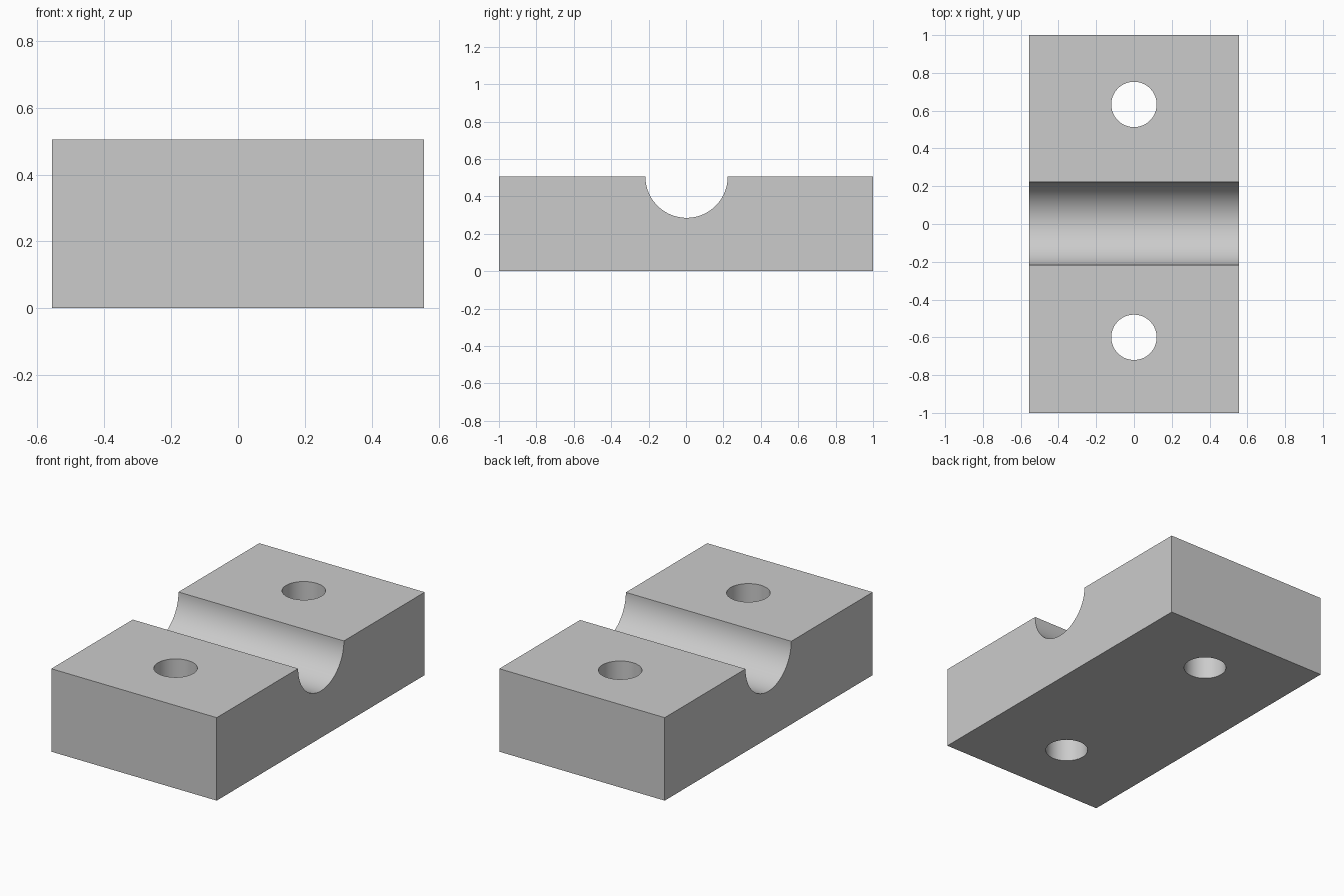
import bpy, bmesh, math

HALF_X, HALF_Y, HEIGHT = 0.557, 1.0, 0.505
GROOVE_Y, GROOVE_R = 0.003, 0.22
HOLE_R = 0.12
HOLES = {"front_hole_cutter": -0.6, "back_hole_cutter": 0.633}

cube = bpy.data.objects.get("Cube")
if cube:
    bpy.data.objects.remove(cube, do_unlink=True)

# Plain grey material
grey = bpy.data.materials.new("light grey")
grey.use_nodes = True
colour = (0.6, 0.6, 0.6, 1)
grey.diffuse_color = colour
grey.node_tree.nodes["Principled BSDF"].inputs["Base Color"].default_value = colour

# Block side profile with a half-round groove, extruded along x
steps = 48
profile = [(-HALF_Y, HEIGHT), (-HALF_Y, 0), (HALF_Y, 0), (HALF_Y, HEIGHT)]
for i in range(steps + 1):
    a = -math.pi * i / steps
    profile.append((GROOVE_Y + GROOVE_R * math.cos(a), HEIGHT + GROOVE_R * math.sin(a)))

bm = bmesh.new()
side = bm.faces.new([bm.verts.new((-HALF_X, y, z)) for y, z in profile])
extruded = bmesh.ops.extrude_face_region(bm, geom=[side], use_keep_orig=True)
new_verts = [v for v in extruded["geom"] if isinstance(v, bmesh.types.BMVert)]
bmesh.ops.translate(bm, verts=new_verts, vec=(2 * HALF_X, 0, 0))
bmesh.ops.recalc_face_normals(bm, faces=bm.faces)
mesh = bpy.data.meshes.new("clamp_block")
bm.to_mesh(mesh)
bm.free()
mesh.materials.append(grey)
block = bpy.data.objects.new("clamp_block", mesh)
bpy.context.collection.objects.link(block)

# Bolt holes right through the block
for name, y in HOLES.items():
    bpy.ops.mesh.primitive_cylinder_add(vertices=64, radius=HOLE_R, depth=2, location=(0, y, 0))
    cutter = bpy.context.object
    cutter.name = name
    cutter.data.materials.append(grey)
    cutter.hide_render = True
    cutter.hide_set(True)
    cut = block.modifiers.new(name, "BOOLEAN")
    cut.operation = "DIFFERENCE"
    cut.solver = "EXACT"
    cut.object = cutter

# Apply the cuts, then smooth the round walls and keep the edges sharp
bpy.ops.object.select_all(action="DESELECT")
block.select_set(True)
bpy.context.view_layer.objects.active = block
for name in HOLES:
    bpy.ops.object.modifier_apply(modifier=name)
    bpy.data.objects.remove(bpy.data.objects[name], do_unlink=True)
bpy.ops.object.shade_smooth_by_angle(angle=math.radians(30))
